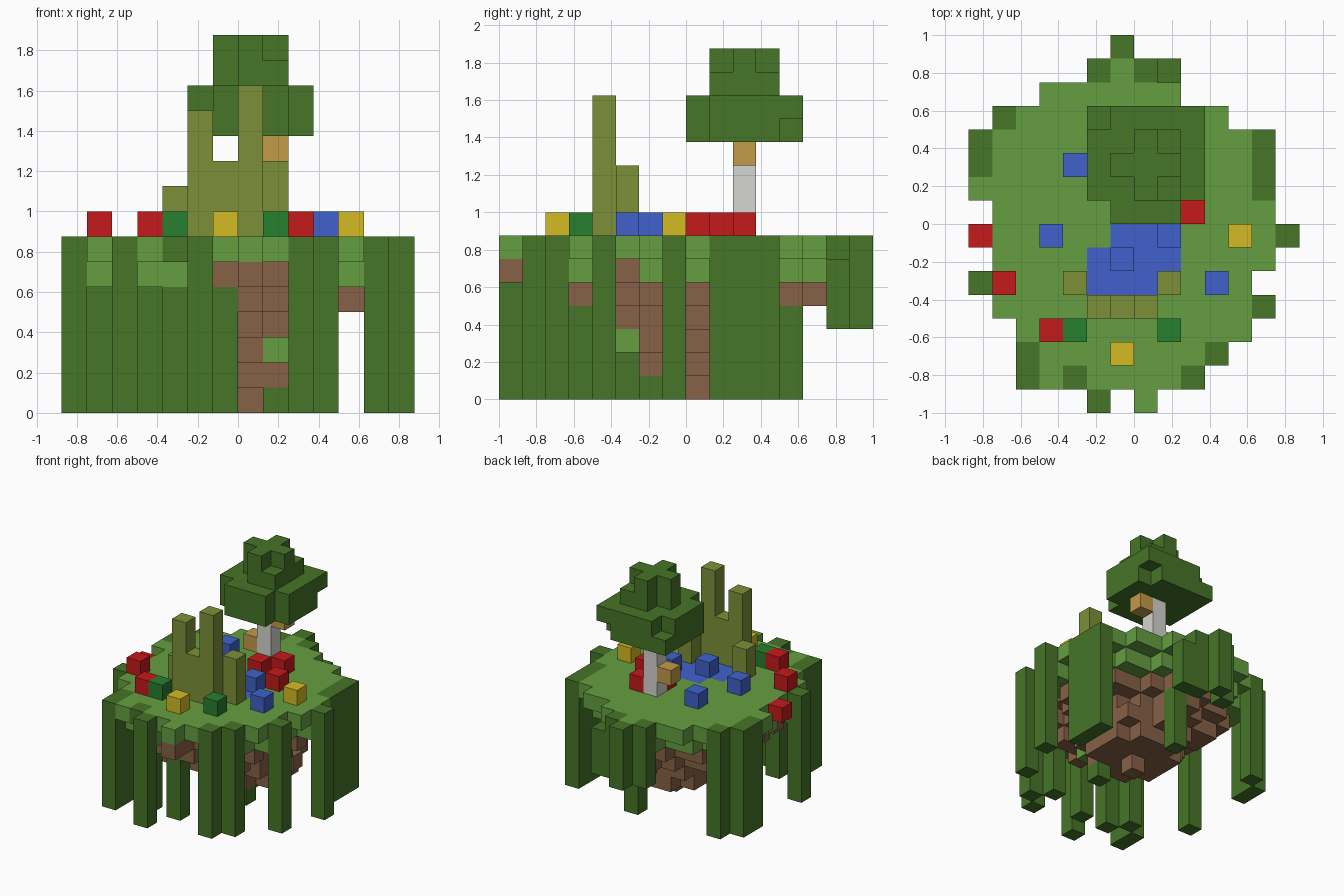
import bpy, bmesh, math
from mathutils import Vector

cube = bpy.data.objects.get("Cube")
if cube:
    bpy.data.objects.remove(cube, do_unlink=True)

U = 0.125          # size of one block
TOP = 6            # layer of the lawn
SIDES = [Vector(v) for v in ((1, 0, 0), (-1, 0, 0), (0, 1, 0),
                             (0, -1, 0), (0, 0, 1), (0, 0, -1))]

COLOURS = {
    "grass green": (0.130, 0.345, 0.052),
    "leaf green": (0.061, 0.176, 0.021),
    "soil brown": (0.245, 0.121, 0.062),
    "flower red": (0.560, 0.010, 0.010),
    "shrub green": (0.020, 0.215, 0.028),
    "water blue": (0.051, 0.121, 0.600),
    "flower yellow": (0.660, 0.500, 0.018),
    "moss olive": (0.205, 0.280, 0.040),
    "wood tan": (0.540, 0.325, 0.066),
    "bark grey": (0.660, 0.660, 0.630),
}


def make_material(name, rgb):
    mat = bpy.data.materials.new(name)
    mat.use_nodes = True
    mat.diffuse_color = (*rgb, 1)
    mat.node_tree.nodes["Principled BSDF"].inputs["Base Color"].default_value = (*rgb, 1)
    return mat


MATS = {n: make_material(n, c) for n, c in COLOURS.items()}
parts = {}         # part name -> (colour, set of blocks)
taken = set()      # every filled block


def add(name, colour, blocks):
    """Claim the free blocks for a part."""
    free = {b for b in blocks if b not in taken}
    taken.update(free)
    parts.setdefault(name, (colour, set()))[1].update(free)


def column(i, j, low, high):
    return [(i, j, k) for k in range(low, high + 1)]


def shrink(cells):
    """Drop the cells along the edge of a flat area."""
    return {(i, j) for i, j in cells
            if {(i + 1, j), (i - 1, j), (i, j + 1), (i, j - 1)} <= cells}


def build(name, colour, blocks):
    """Skin the outer sides of the blocks."""
    bm = bmesh.new()
    for b in sorted(blocks):
        centre = Vector(b) + Vector((0.5, 0.5, 0.5))
        for n in SIDES:
            if tuple(int(c) for c in Vector(b) + n) in taken:
                continue
            u = Vector((n.y, n.z, n.x))
            v = n.cross(u)
            corners = [u + v, v - u, -u - v, u - v]
            bm.faces.new([bm.verts.new((centre + (n + c) / 2) * U) for c in corners])
    bmesh.ops.remove_doubles(bm, verts=bm.verts, dist=0.001)
    mesh = bpy.data.meshes.new(name)
    bm.to_mesh(mesh)
    bm.free()
    mesh.materials.append(MATS[colour])
    bpy.context.collection.objects.link(bpy.data.objects.new(name, mesh))


# Lawn outline: first and last block of each row, front to back
rows = [(0, 0), (-4, 1), (-4, 2), (-5, 4), (-6, 4), (-6, 4), (-6, 5), (-6, 5),
        (-6, 5), (-7, 4), (-6, 4), (-6, 4), (-5, 3), (-4, 1), (-1, -1)]
lawn = {(i, j - 8) for j, (a, b) in enumerate(rows) for i in range(a, b + 1)}
lawn.discard((-3, -7))

# Hanging vines around the rim
rim_vines = [(-6, 4), (-7, 3), (-7, 2), (5, 1), (5, 2), (5, 3), (6, -1), (-7, -3),
             (5, -4), (-5, -6), (3, -6), (-5, -7), (2, -7), (-2, -8)]
back_vines = {(-1, 7): TOP, (-2, 6): TOP, (0, 6): TOP, (1, 6): TOP - 1}
for i, j in rim_vines:
    add("rim_vines", "leaf green", column(i, j, 0, TOP))
for (i, j), high in back_vines.items():
    add("back_vines", "leaf green", column(i, j, 3, high))
add("rim_vines", "leaf green", [(-3, -7, TOP)])

# Roots hanging below the island
for i, j, high in [(-1, -6, 4), (-3, -6, 4), (-4, -5, 4), (2, -5, 3), (0, 4, 3), (1, -2, 0)]:
    add("hanging_roots", "leaf green", column(i, j, 0, high))

# Pond set into the lawn
add("pond", "water blue", [(i, j, TOP) for j, a, b in ((-1, -1, 1), (-2, -2, 1), (-3, -2, 0))
                           for i in range(a, b + 1)])

# Grass on top, with a second ring tucked under the overhang
add("lawn", "grass green", [(i, j, TOP) for i, j in lawn])
layer = shrink(lawn | set(rim_vines) | set(back_vines) | {(-3, -7), (-7, -1)})
bare = {(-1, -6), (1, -6), (0, -7), (3, -3)}
add("lawn_underside", "grass green",
    [(i, j, TOP - 1) for i, j in layer - shrink(layer) - bare])
add("grass_tuft", "grass green", [(1, -3, 2)])

# Soil stepping inward, one block per layer, down to a point
add("soil", "soil brown", [(0, -8, TOP - 1)])
for k in (5, 4, 3):
    add("soil", "soil brown", [(i, j, k) for i, j in layer])
    layer = shrink(layer)
for k, reach in enumerate((0.5, 2.3, 3.1)):
    add("soil", "soil brown", [(i, j, k) for i, j in lawn if math.hypot(i, j) < reach])

# Ruined stone arch
for i, j, high in [(-2, -4, 11), (-1, -4, 9), (0, -4, 12), (-3, -3, 8), (1, -3, 9)]:
    add("arch", "moss olive", column(i, j, 7, high))

# Tree trunk, branches and leaves
add("trunk", "bark grey", column(0, 2, 7, 10))
add("branches", "wood tan", [(1, 2, 10), (-1, 2, 8)])
for i in range(-2, 3):
    for j in range(5):
        side, end = abs(i), abs(j - 2)
        low, high = {(2, 4): (12, 12), (-2, 4): (11, 11)}.get((i, j), (11, 12))
        if not (side == 2 and j == 0):
            add("tree_crown", "leaf green", column(i, j, low, high))
        if side < 2 and end < 2 and (i, j) not in ((-1, 1), (-1, 3)):
            add("tree_top", "leaf green", column(i, j, 13, 13 if side + end == 2 else 14))

# Flowers and shrubs
plants = {
    ("red_flowers", "flower red"): [(2, 0), (1, 2), (0, 1), (-6, -3), (-4, -5)],
    ("blue_flowers", "water blue"): [(-3, 2), (-4, -1), (3, -3), (1, -1), (-1, -2)],
    ("yellow_flowers", "flower yellow"): [(-1, -6), (4, -1)],
    ("shrubs", "shrub green"): [(-3, -5), (1, -5)],
}
for (name, colour), spots in plants.items():
    add(name, colour, [(i, j, TOP + 1) for i, j in spots])
add("red_flowers", "flower red", [(-7, -1, TOP)])

for name, (colour, blocks) in parts.items():
    build(name, colour, blocks)
